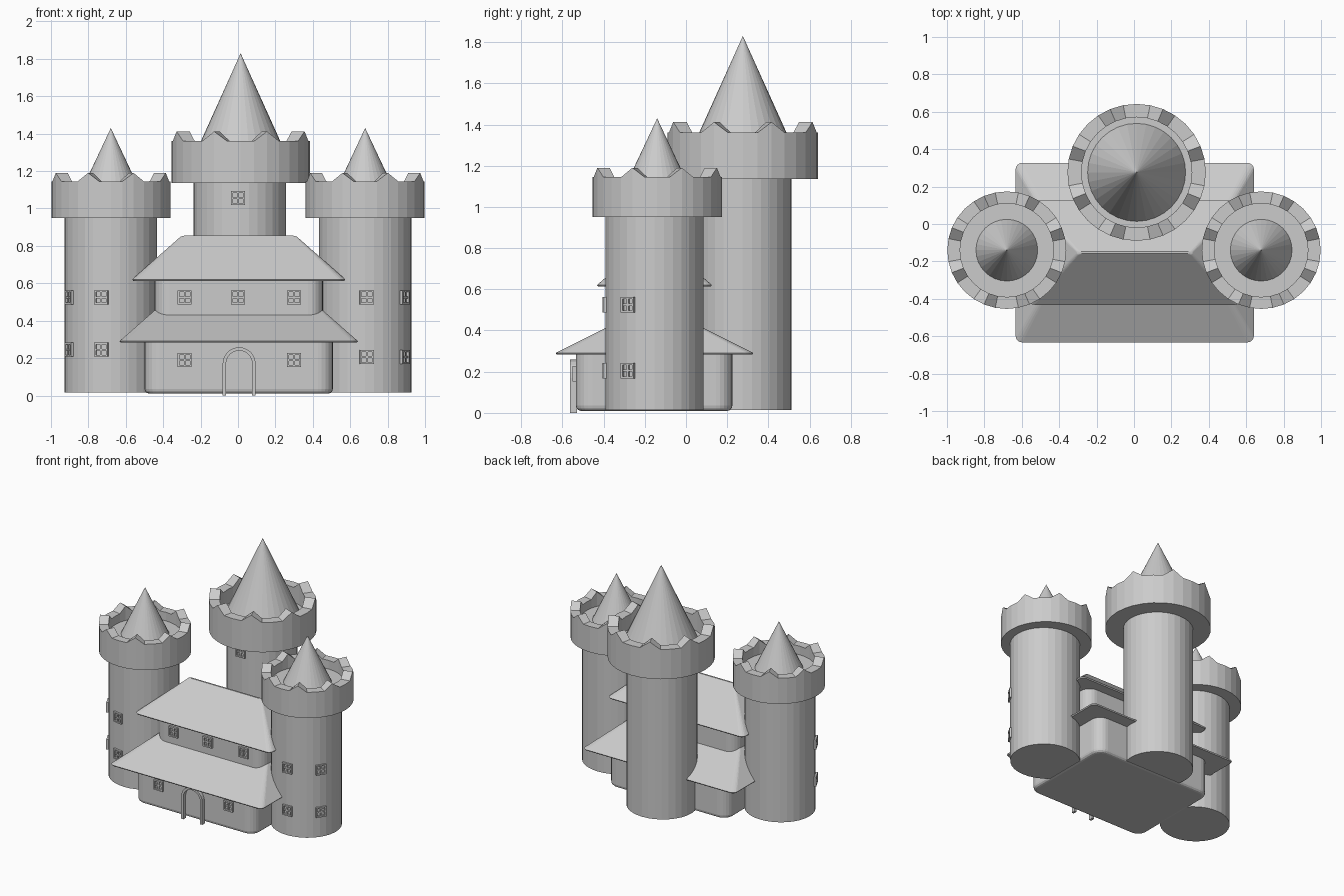
import bpy, bmesh, math
from mathutils import Matrix, Vector

if "Cube" in bpy.data.objects:
    bpy.data.objects.remove(bpy.data.objects["Cube"])

stone = bpy.data.materials.new("grey stone")
stone.diffuse_color = (0.6, 0.6, 0.6, 1)
stone.use_nodes = True
stone.node_tree.nodes["Principled BSDF"].inputs["Base Color"].default_value = stone.diffuse_color
SIDES = 32


def finish(name, bm):
    bmesh.ops.recalc_face_normals(bm, faces=bm.faces)
    me = bpy.data.meshes.new(name)
    bm.to_mesh(me)
    bm.free()
    me.materials.append(stone)
    ob = bpy.data.objects.new(name, me)
    bpy.context.collection.objects.link(ob)
    return ob


def loft(name, rings):
    """Skin a stack of closed rings and cap both ends."""
    bm = bmesh.new()
    loops = [[bm.verts.new(p) for p in ring] for ring in rings]
    n = len(loops[0])
    for a, b in zip(loops, loops[1:]):
        for i in range(n):
            j = (i + 1) % n
            bm.faces.new((a[i], a[j], b[j], b[i]))
    bm.faces.new(loops[0])
    bm.faces.new(loops[-1])
    return finish(name, bm)


def circle(cx, cy, z, rx, ry=None, peak=0.0):
    """Ring of points; peak lifts every fourth point into a merlon."""
    ry = ry or rx
    pts = []
    for i in range(SIDES):
        a = 2 * math.pi * i / SIDES
        lift = peak if i % 4 == 2 else 0
        pts.append((cx + rx * math.cos(a), cy + ry * math.sin(a), z + lift))
    return pts


def rounded_rect(cx, cy, z, hx, hy, r, seg=4):
    pts = []
    for k, (sx, sy) in enumerate(((1, 1), (-1, 1), (-1, -1), (1, -1))):
        for s in range(seg + 1):
            a = math.pi / 2 * (k + s / seg)
            pts.append((cx + sx * (hx - r) + r * math.cos(a),
                        cy + sy * (hy - r) + r * math.sin(a), z))
    return pts


def add_box(bm, centre, size):
    m = Matrix.Translation(centre) @ Matrix.Diagonal((*size, 1))
    bmesh.ops.create_cube(bm, size=1, matrix=m)


def window(name, x, y, z, angle=-90):
    """Four-pane window facing outward along the given angle."""
    bm = bmesh.new()
    w, t, d = 0.075, 0.01, 0.03
    for s in (-1, 1):
        add_box(bm, (s * (w - t) / 2, 0, 0), (t, d, w))
        add_box(bm, (0, 0, s * (w - t) / 2), (w - 2 * t, d, t))
    add_box(bm, (0, 0, 0), (t, d * 0.8, w - 2 * t))
    add_box(bm, (0, 0, 0), (w - 2 * t, d * 0.7, t))
    add_box(bm, (0, 0.003, 0), (w - t, 0.008, w - t))
    rot = Matrix.Rotation(math.radians(angle + 90), 4, 'Z')
    bm.transform(Matrix.Translation((x, y, z)) @ rot)
    return finish(name, bm)


def tower(name, body, crown, base_z, collar_z, low, high, r_out, r_in,
          floor, cone_r, tip):
    bx, by = body
    cx, cy = crown
    # round shaft
    loft(name + "_shaft", [circle(bx, by, z, 0.247, 0.238)
                           for z in (base_z, collar_z + 0.02)])
    # battlement collar with pointed merlons and a sunken floor
    ry = r_out - 0.004
    loft(name + "_battlement", [
        circle(cx, cy, collar_z, r_out, ry),
        circle(cx, cy, low, r_out, ry, high - low),
        circle(cx, cy, low, r_in, r_in, high - low),
        circle(cx, cy, floor, r_in)])
    # cone roof
    bm = bmesh.new()
    h = tip - floor
    bmesh.ops.create_cone(bm, cap_ends=True, segments=SIDES, radius1=cone_r,
                          radius2=0, depth=h,
                          matrix=Matrix.Translation((cx, cy, floor + h / 2)))
    finish(name + "_cone_roof", bm)


# towers
for side, sx in (("left", -1), ("right", 1)):
    tower(side + "_tower", (sx * 0.68, -0.153), (sx * 0.68, -0.14), 0.015,
          0.95, 1.145, 1.19, 0.318, 0.25, 1.08, 0.165, 1.43)
tower("rear_tower", (0.01, 0.274), (0.014, 0.276), 0.015,
      1.135, 1.36, 1.412, 0.37, 0.295, 1.25, 0.262, 1.83)

# hall storeys with rounded corners and a softened lower edge
CY = -0.155
for name, hx, hy, z0, z1 in (("lower_hall", 0.503, 0.38, 0.01, 0.30),
                             ("upper_hall", 0.45, 0.2, 0.28, 0.63)):
    rings = []
    b = 0.025
    for s in range(4):
        a = math.pi / 2 * s / 3
        inset = b * (1 - math.sin(a))
        rings.append(rounded_rect(0.004, CY, z0 + b * (1 - math.cos(a)),
                                  hx - inset, hy - inset, 0.08 - inset, 6))
    rings.append(rounded_rect(0.004, CY, z1, hx, hy, 0.08, 6))
    loft(name, rings)

# hipped roofs with a thin eave
for name, hx, hy, z0, z1, ridge in (
        ("lower_roof", 0.637, 0.48, 0.283, 0.53, 0.36),
        ("upper_roof", 0.57, 0.279, 0.613, 0.855, 0.3)):
    loft(name, [rounded_rect(0.004, -0.153, z0, hx - 0.006, hy - 0.006, 0.03),
                rounded_rect(0.004, -0.153, z0 + 0.008, hx, hy, 0.035),
                rounded_rect(0.004, -0.153, z1 - 0.005, ridge + 0.01, 0.012, 0.011),
                rounded_rect(0.004, -0.153, z1, ridge - 0.01, 0.006, 0.005)])

# hall windows
for i, x in enumerate((-0.285, 0.0, 0.3)):
    window(f"upper_hall_window_{i}", x, CY - 0.2, 0.525)
for i, x in enumerate((-0.285, 0.3)):
    window(f"lower_hall_window_{i}", x, CY - 0.38, 0.19)

# tower windows
for name, cx, heights, angles in (
        ("left", -0.68, (0.525, 0.245), (258, 207)),
        ("right", 0.68, (0.525, 0.205), (272, 328))):
    for z in heights:
        for a in angles:
            r = math.radians(a)
            window(f"{name}_tower_window", cx + 0.243 * math.cos(r),
                   -0.153 + 0.236 * math.sin(r), z, a)
window("rear_tower_window", 0.0, 0.274 - 0.236, 1.055)

# arched door frame: inner and outer arch outlines, extruded in depth
bm = bmesh.new()
outline = []
for r in (0.088, 0.07):
    arch = [(r, 0.0)]
    arch += [(r * math.cos(math.pi * i / 12), 0.17 + r * math.sin(math.pi * i / 12))
             for i in range(13)]
    arch.append((-r, 0.0))
    outline.append(arch)
quads = [[bm.verts.new((0.006 + x, y, z)) for x, z in arch]
         for y in (-0.562, -0.53) for arch in outline]
fo, fi, bo, bi = quads
for i in range(len(fo) - 1):
    for a, b in ((fo, fi), (fi, bi), (bi, bo), (bo, fo)):
        bm.faces.new((a[i], a[i + 1], b[i + 1], b[i]))
for e in (0, -1):
    bm.faces.new((fo[e], fi[e], bi[e], bo[e]))
finish("door_frame", bm)
